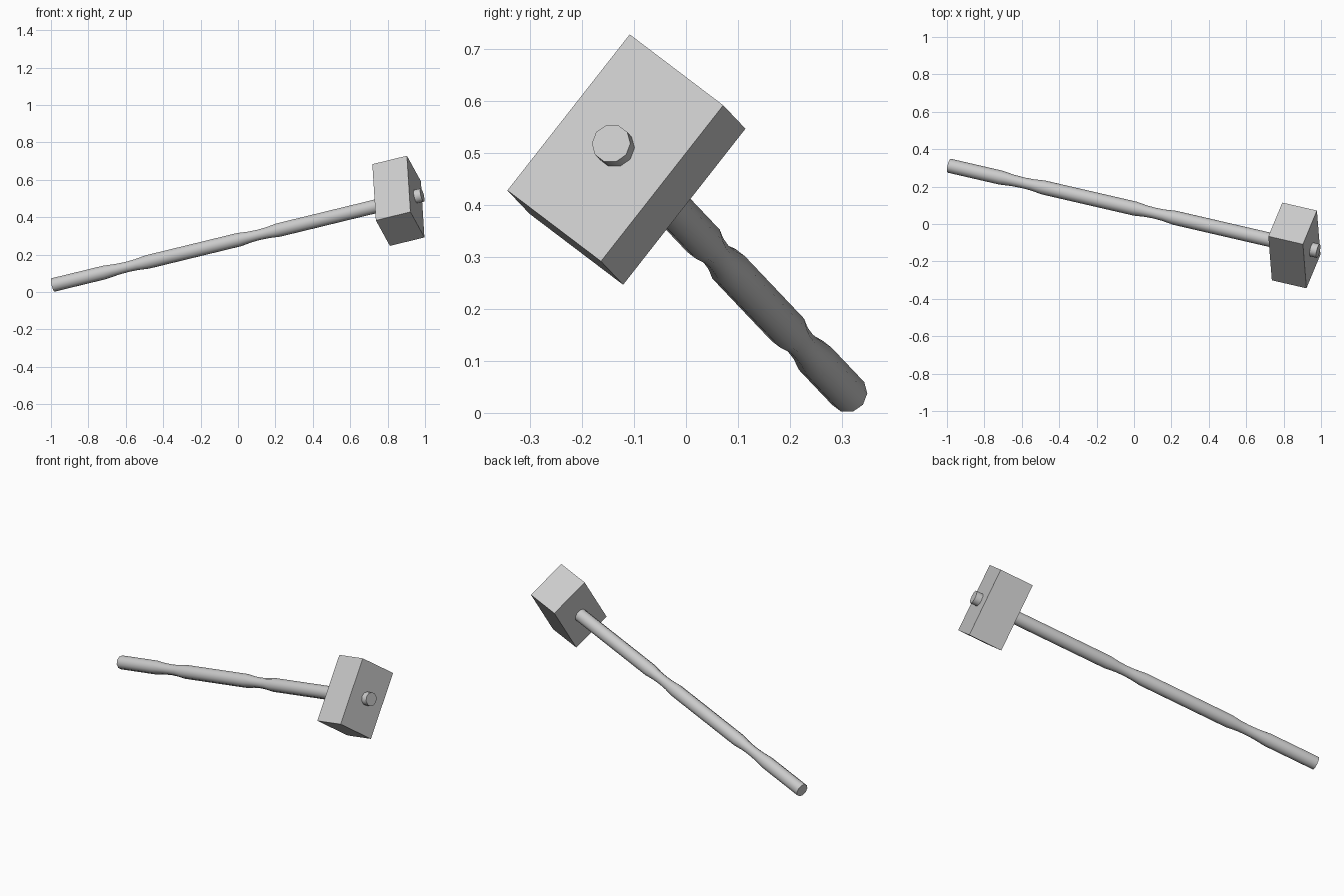
import bpy, bmesh, math
from mathutils import Vector, Matrix

if "Cube" in bpy.data.objects:
    bpy.data.objects.remove(bpy.data.objects["Cube"])

# Tilted frame: handle axis, plus the two edge directions of the head
axis = Vector((0.948, -0.219, 0.231)).normalized()
long_dir = Vector((0.025, -0.237, -0.299))
long_dir = (long_dir - axis * long_dir.dot(axis)).normalized()
short_dir = long_dir.cross(axis).normalized()
face_centre = Vector((0.95, -0.136, 0.51))
frame = Matrix((short_dir, long_dir, axis)).transposed().to_4x4()
frame.translation = face_centre


def make_object(name, bm):
    bmesh.ops.recalc_face_normals(bm, faces=bm.faces)
    mesh = bpy.data.meshes.new(name)
    bm.to_mesh(mesh)
    bm.free()
    ob = bpy.data.objects.new(name, mesh)
    ob.matrix_world = frame
    bpy.context.collection.objects.link(ob)
    return ob


# Block head: the outer face lies at local z = 0
bm = bmesh.new()
bmesh.ops.create_cube(bm, size=1)
bmesh.ops.scale(bm, vec=(0.238, 0.382, 0.195), verts=bm.verts)
bmesh.ops.translate(bm, vec=(0, 0, -0.0975), verts=bm.verts)
make_object("hammer_head", bm)

# Handle with two narrowed grips, running through the head to a short stub
R, N, SIDES = 0.038, 0.029, 10
LENGTH = 2.045
profile = [(0, R), (0.29, R), (0.36, N + 0.002), (0.42, N), (0.47, N + 0.002),
           (0.53, R), (1.05, R), (1.11, N + 0.002), (1.16, N),
           (1.21, N + 0.002), (1.27, R), (LENGTH + 0.037, R)]
bm = bmesh.new()
rings = []
for t, r in profile:
    rings.append([bm.verts.new((r * math.cos(a), r * math.sin(a), t - LENGTH))
                  for a in (2 * math.pi * i / SIDES for i in range(SIDES))])
for lo, hi in zip(rings, rings[1:]):
    for i in range(SIDES):
        j = (i + 1) % SIDES
        bm.faces.new((lo[i], lo[j], hi[j], hi[i]))
bm.faces.new(rings[0])
bm.faces.new(rings[-1])
handle = make_object("handle", bm)

bpy.context.view_layer.objects.active = handle
handle.select_set(True)
bpy.ops.object.shade_smooth_by_angle(angle=math.radians(45))
